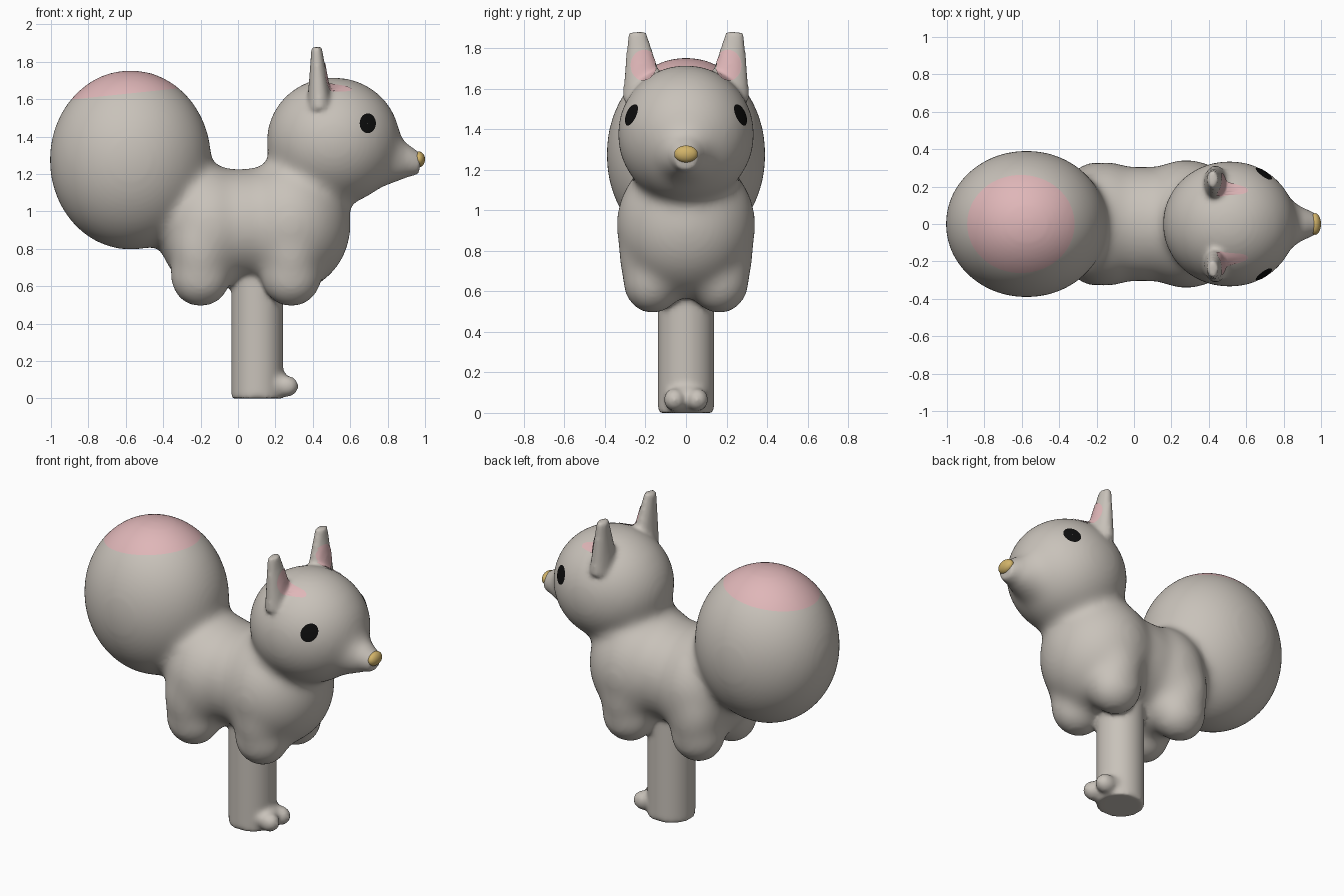
import bpy, bmesh, math
from mathutils import Vector, Matrix
from mathutils.bvhtree import BVHTree

if "Cube" in bpy.data.objects:
    bpy.data.objects.remove(bpy.data.objects["Cube"])


def material(name, rgb):
    m = bpy.data.materials.new(name)
    m.diffuse_color = (*rgb, 1)
    m.use_nodes = True
    m.node_tree.nodes["Principled BSDF"].inputs["Base Color"].default_value = m.diffuse_color
    return m


GREY = material("warm grey fur", (0.58, 0.54, 0.49))
PINK = material("soft pink", (0.74, 0.47, 0.48))
BLACK = material("eye black", (0.004, 0.004, 0.004))
GOLD = material("nose gold", (0.64, 0.45, 0.14))


def ball(bm, c, r, seg=48):
    mat = Matrix.Translation(c) @ Matrix.Diagonal((*r, 1))
    bmesh.ops.create_uvsphere(bm, u_segments=seg, v_segments=seg // 2, radius=1, matrix=mat)


def taper(bm, p0, p1, r0, r1, squash=1.0):
    p0, p1 = Vector(p0), Vector(p1)
    d = p1 - p0
    rot = Vector((0, 0, 1)).rotation_difference(d).to_matrix().to_4x4()
    mat = Matrix.Translation((p0 + p1) / 2) @ rot @ Matrix.Diagonal((squash, 1, 1, 1))
    bmesh.ops.create_cone(bm, cap_ends=True, segments=40, radius1=r0, radius2=r1,
                          depth=d.length, matrix=mat)


def make(name, bm, mats):
    me = bpy.data.meshes.new(name)
    for f in bm.faces:
        f.smooth = True
    bm.to_mesh(me)
    for m in mats:
        me.materials.append(m)
    ob = bpy.data.objects.new(name, me)
    bpy.context.collection.objects.link(ob)
    return ob


def fuse(bm, voxel, iterations):
    """Melt overlapping shapes into one softly blended skin."""
    ob = make("temp", bm, [])
    rm = ob.modifiers.new("fuse", 'REMESH')
    rm.mode, rm.voxel_size = 'VOXEL', voxel
    sm = ob.modifiers.new("soften", 'SMOOTH')
    sm.factor, sm.iterations = 0.5, iterations
    out = bmesh.new()
    out.from_object(ob, bpy.context.evaluated_depsgraph_get())
    bpy.data.objects.remove(ob)
    return out


# Large soft masses: tail, head, chest, haunches, leg stubs
bm = bmesh.new()
ball(bm, (-0.575, 0, 1.275), (0.435, 0.395, 0.483))
ball(bm, (0.51, 0, 1.375), (0.36, 0.34, 0.345))
ball(bm, (-0.15, 0, 0.91), (0.28, 0.335, 0.34))
ball(bm, (0.05, 0, 0.93), (0.35, 0.31, 0.30))
ball(bm, (0.28, 0, 0.93), (0.325, 0.345, 0.36))
taper(bm, (0.55, 0, 1.33), (0.97, 0, 1.245), 0.30, 0.055)
for x in (-0.2, 0.285):
    for s in (-1, 1):
        ball(bm, (x, s * 0.165, 0.65), (0.165, 0.15, 0.165))
        ball(bm, (x, s * 0.17, 0.80), (0.165, 0.165, 0.25))
bm = fuse(bm, 0.02, 36)

# Finer parts: muzzle tip, post, foot, ears
taper(bm, (0.80, 0, 1.285), (0.975, 0, 1.25), 0.135, 0.055)
taper(bm, (0.103, 0, 0), (0.103, 0, 0.75), 0.139, 0.139)
ball(bm, (0.20, 0, 0.075), (0.085, 0.11, 0.075))
for s in (-1, 1):
    ball(bm, (0.258, s * 0.055, 0.065), (0.066, 0.055, 0.057))
    taper(bm, (0.437, s * 0.205, 1.56), (0.42, s * 0.242, 1.88), 0.11, 0.045, 0.62)
bm = fuse(bm, 0.014, 7)

# Pink tail cap, cut along a slightly tilted plane
co, no = Vector((-0.87, 0, 1.60)), Vector((-0.105, 0, 1)).normalized()
part = [f for f in bm.faces if f.calc_center_median().x < 0]
geom = part + list({e for f in part for e in f.edges}) + list({v for f in part for v in f.verts})
bmesh.ops.bisect_plane(bm, geom=geom, plane_co=co, plane_no=no)
for f in bm.faces:
    c = f.calc_center_median()
    f.material_index = int(c.x < 0 and (c - co).dot(no) > 0)
bmesh.ops.triangulate(bm, faces=[f for f in bm.faces if len(f.verts) > 4])
body = make("body", bm, [GREY, PINK])
skin = BVHTree.FromBMesh(bm)


def patch(name, origin, ray, side, a, b, mat, min_x):
    """Thin oval plate laid onto the skin along a ray direction."""
    pb = bmesh.new()
    origin, ray, side = Vector(origin), Vector(ray), Vector(side)
    seg, rings = 28, 8

    def drop(u, w):
        hit, n, _, _ = skin.ray_cast(origin + side * u + Vector((0, 0, w)), ray)
        if hit is None or hit.x < min_x:
            return None
        return pb.verts.new(hit + n * 0.004)

    rows = []
    for i in range(rings + 1):
        k = max(i / rings, 0.01)
        rows.append([drop(a * k * math.cos(t * math.tau / seg), b * k * math.sin(t * math.tau / seg))
                     for t in range(seg)])
    for r0, r1 in zip(rows, rows[1:]):
        for t in range(seg):
            q = [r0[t], r1[t], r1[(t + 1) % seg], r0[(t + 1) % seg]]
            if all(q):
                f = pb.faces.new(q)
    bmesh.ops.recalc_face_normals(pb, faces=pb.faces)
    pb.normal_update()
    if sum((f.normal.dot(ray) for f in pb.faces), 0.0) > 0:
        bmesh.ops.reverse_faces(pb, faces=pb.faces)
    make(name, pb, [mat])


# Eyes and inner ears
for s, label in ((-1, "right"), (1, "left")):
    patch(label + "_eye", (0.692, s * 1.5, 1.47), (0, -s, 0), (1, 0, 0), 0.043, 0.052, BLACK, 0.3)
    patch(label + "_inner_ear", (2, s * 0.208, 1.715), (-1, 0, 0), (0, 1, 0), 0.064, 0.077, PINK, 0.41)

# Nose
bm = bmesh.new()
ball(bm, (0.967, 0, 1.278), (0.033, 0.058, 0.042), 32)
make("nose", bm, [GOLD])
